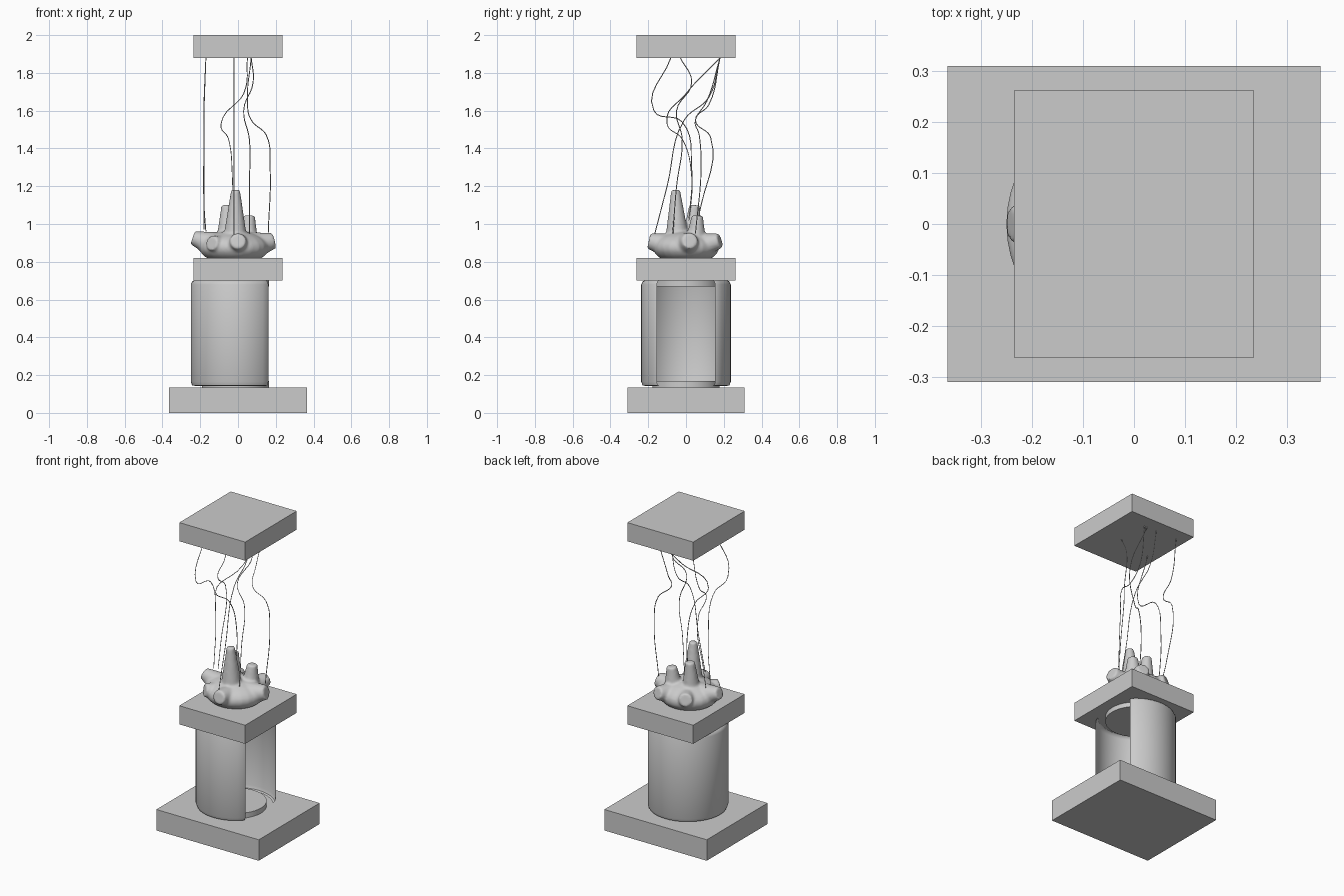
import bpy, bmesh, math
from mathutils import Vector

if "Cube" in bpy.data.objects:
    bpy.data.objects.remove(bpy.data.objects["Cube"])


def add_object(name, bm, smooth=False):
    me = bpy.data.meshes.new(name)
    bm.to_mesh(me)
    bm.free()
    ob = bpy.data.objects.new(name, me)
    bpy.context.collection.objects.link(ob)
    if smooth:
        bpy.ops.object.select_all(action='DESELECT')
        bpy.context.view_layer.objects.active = ob
        ob.select_set(True)
        bpy.ops.object.shade_smooth_by_angle(angle=math.radians(35))
    return ob


def slab(name, hx, hy, z0, z1):
    bm = bmesh.new()
    bmesh.ops.create_cube(bm, size=1)
    for v in bm.verts:
        v.co = (v.co.x * 2 * hx, v.co.y * 2 * hy, z0 if v.co.z < 0 else z1)
    return add_object(name, bm)


def cone(bm, a, b, r1, r2, seg=16):
    a, b = Vector(a), Vector(b)
    geo = bmesh.ops.create_cone(bm, cap_ends=True, segments=seg, radius1=r1,
                                radius2=r2, depth=(b - a).length)
    q = Vector((0, 0, 1)).rotation_difference(b - a)
    for v in geo['verts']:
        v.co = q @ v.co + (a + b) / 2


# Three slabs
slab("base_slab", .365, .31, 0, .135)
slab("middle_slab", .235, .262, .70, .82)
slab("top_slab", .235, .262, 1.88, 2.0)

# Open curved wall, single sided, with rolled lips and turned-in opening edges
CX, N = -.013, 36
profile = [(.215, .143), (.230, .146), (.237, .165), (.237, .68), (.230, .695), (.222, .70)]
bm = bmesh.new()
cols = []
for i in range(-1, N + 2):
    k = min(max(i, 0), N)
    a = math.radians(45 + 270 * k / N)
    col = []
    for r, z in profile:
        x, y = CX + r * math.cos(a), r * math.sin(a)
        if i != k:
            x, y = x + .006, y * .92
        col.append(bm.verts.new((x, y, z)))
    cols.append(col)
for c, d in zip(cols, cols[1:]):
    for j in range(len(profile) - 1):
        bm.faces.new((c[j], d[j], d[j + 1], c[j + 1]))
add_object("curved_wall", bm, True)

# Discs inside the wall, at floor and ceiling
for name, z0, z1 in (("lower_disc", .135, .168), ("upper_disc", .67, .70)):
    bm = bmesh.new()
    cone(bm, (CX, 0, z0), (CX, 0, z1), .178, .178, 40)
    add_object(name, bm, True)

# Spiked lump: dome and blunt spikes fused together
bm = bmesh.new()
bmesh.ops.create_uvsphere(bm, u_segments=24, v_segments=14, radius=1)
for v in bm.verts:
    v.co = (v.co.x * .185 - .02, v.co.y * .175, max(v.co.z * .09 + .875, .815))
spikes = [
    ((-.015, -.045, .88), (-.013, -.055, 1.18), .07, .024),
    ((-.06, .03, .88), (-.06, .045, 1.10), .06, .028),
    ((.05, .05, .88), (.06, .06, 1.045), .06, .03),
    ((-.10, 0, .88), (-.24, 0, .928), .08, .036),
    ((.06, 0, .88), (.19, .02, .912), .08, .042),
    ((0, -.06, .88), (0, -.197, .91), .07, .042),
    ((.04, .06, .88), (.08, .18, .912), .07, .04),
    ((-.06, .06, .88), (-.11, .165, .91), .065, .04),
    ((-.07, -.06, .88), (-.14, -.14, .90), .06, .04),
]
for a, b, r1, r2 in spikes:
    cone(bm, a, b, r1, r2)
lump = add_object("spiked_lump", bm)
rm = lump.modifiers.new("fuse", 'REMESH')
rm.mode, rm.voxel_size, rm.use_smooth_shade = 'VOXEL', .008, True
sm = lump.modifiers.new("soften", 'SMOOTH')
sm.factor, sm.iterations = .5, 6

# Thin strands hanging from the top slab to the lump
strands = [
    [(-.17, .18, 1.88), (-.18, .12, 1.63), (-.18, .05, 1.55), (-.18, .13, 1.46), (-.18, .08, 1.1), (-.17, .04, .96)],
    [(-.17, -.08, 1.88), (-.18, -.17, 1.60), (-.18, -.02, 1.54), (-.18, .03, 1.3), (-.18, .01, .97)],
    [(.07, .18, 1.88), (.05, .11, 1.65), (.07, .05, 1.55), (.15, .07, 1.47), (.17, .08, 1.3), (.16, .05, .95)],
    [(.05, .18, 1.88), (.03, .0, 1.69), (-.09, -.10, 1.53), (-.05, -.02, 1.45), (-.03, .03, 1.25), (-.03, .01, .97)],
    [(-.02, .18, 1.88), (-.02, .12, 1.67), (-.02, -.01, 1.55), (-.02, -.10, 1.2), (-.02, -.17, .93)],
    [(.07, -.03, 1.88), (.08, .03, 1.75), (.03, -.05, 1.6), (.06, -.02, 1.45), (.06, -.05, 1.2), (.06, -.07, .95)],
]
for i, pts in enumerate(strands):
    cu = bpy.data.curves.new(f"strand_{i + 1}", 'CURVE')
    cu.dimensions = '3D'
    cu.bevel_depth, cu.bevel_resolution, cu.resolution_u = .0025, 0, 6
    sp = cu.splines.new('BEZIER')
    sp.bezier_points.add(len(pts) - 1)
    for bp, p in zip(sp.bezier_points, pts):
        bp.co = p
        bp.handle_left_type = bp.handle_right_type = 'AUTO'
    bpy.context.collection.objects.link(bpy.data.objects.new(cu.name, cu))
